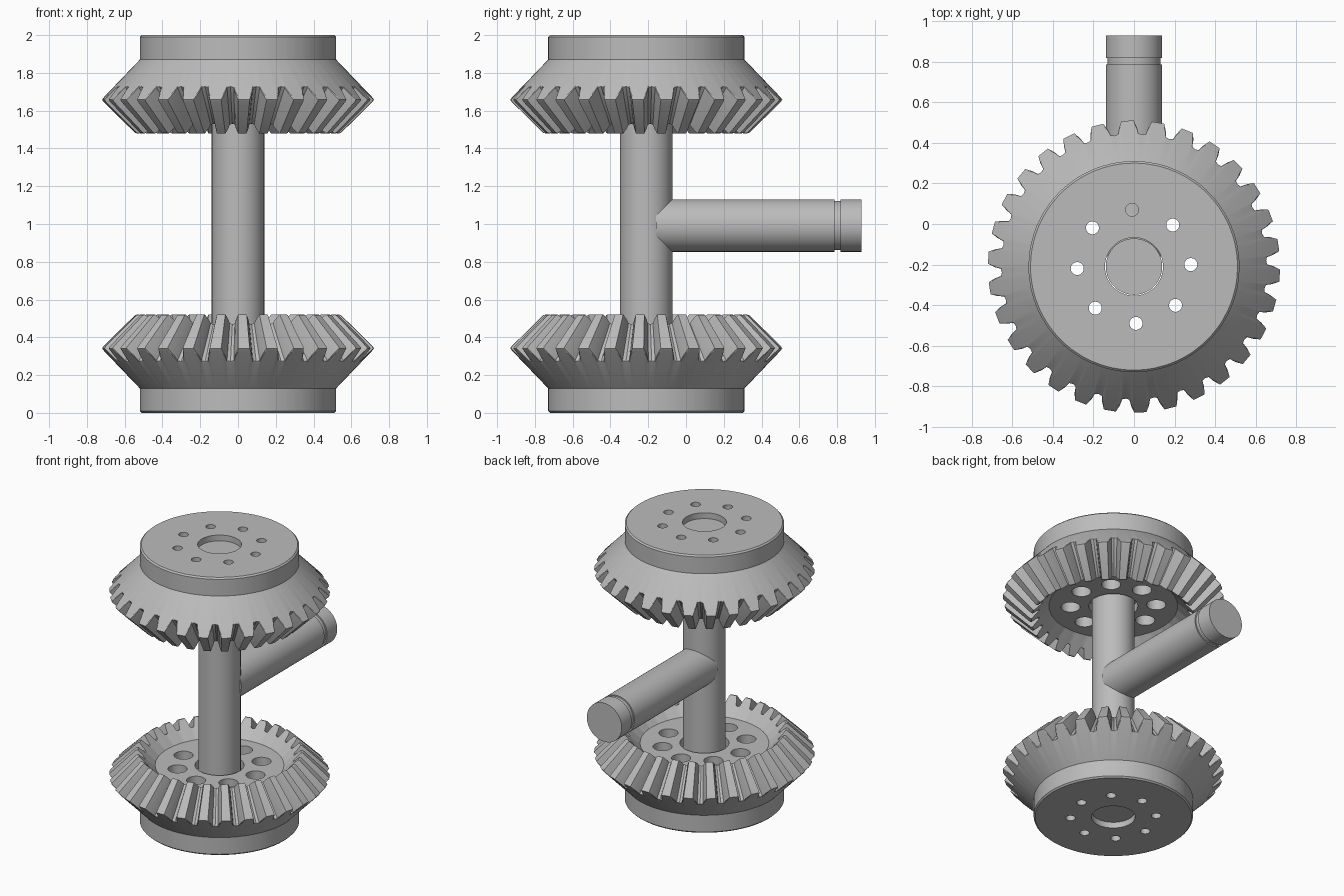
import bpy, bmesh, math
from mathutils import Matrix, Vector

if "Cube" in bpy.data.objects:
    bpy.data.objects.remove(bpy.data.objects["Cube"])

AXIS_Y = -0.21
TEETH = 30
PITCH = math.tau / TEETH
PHASE = math.radians(8.5)

steel = bpy.data.materials.new("grey_steel")
steel.use_nodes = True
colour = (0.5, 0.5, 0.5, 1)
steel.diffuse_color = colour
steel.node_tree.nodes["Principled BSDF"].inputs["Base Color"].default_value = colour


def add_object(name, bm):
    bmesh.ops.recalc_face_normals(bm, faces=bm.faces)
    mesh = bpy.data.meshes.new(name)
    bm.to_mesh(mesh)
    bm.free()
    mesh.materials.append(steel)
    obj = bpy.data.objects.new(name, mesh)
    bpy.context.collection.objects.link(obj)
    return obj


def smooth(obj):
    bpy.ops.object.select_all(action='DESELECT')
    obj.select_set(True)
    bpy.context.view_layer.objects.active = obj
    bpy.ops.object.shade_smooth_by_angle(angle=math.radians(25))


def rod(name, profile, matrix, sides=64):
    """Solid of revolution: (radius, height) rings with flat end caps."""
    bm = bmesh.new()
    rings = [[bm.verts.new((r * math.cos(math.tau * i / sides),
                            r * math.sin(math.tau * i / sides), h)) for i in range(sides)]
             for r, h in profile]
    for a, b in zip(rings, rings[1:]):
        for i in range(sides):
            j = (i + 1) % sides
            bm.faces.new((a[i], a[j], b[j], b[i]))
    bm.faces.new(rings[0])
    bm.faces.new(rings[-1])
    bm.transform(matrix)
    return add_object(name, bm)


def section(depth):
    """Gear half-section; depth 0 is the tooth tip, 1 the gap root."""
    def blend(tip, root):
        return tuple(Vector(tip).lerp(Vector(root), depth))
    return [(0.143, 0), (0.51, 0), (0.52, 0.01), (0.52, 0.13),
            blend((0.71, 0.328), (0.648, 0.264)),
            blend((0.72, 0.342), (0.652, 0.272)),
            blend((0.714, 0.352), (0.648, 0.278)),
            blend((0.545, 0.518), (0.493, 0.466)),
            blend((0.534, 0.52), (0.485, 0.47)),
            (0.42, 0.41), (0.16, 0.41), (0.16, 0.35), (0.143, 0.35)]


# Toothed body: one section per angular station around each tooth
def gear(name):
    stations = [(-0.37, 0.93), (-0.31, 0.5), (-0.20, 0),
                (0.20, 0), (0.31, 0.5), (0.37, 0.93), (0.5, 1)]
    bm = bmesh.new()
    rings = []
    for tooth in range(TEETH):
        for offset, depth in stations:
            a = PHASE + (tooth + offset) * PITCH
            rings.append([bm.verts.new((r * math.cos(a), r * math.sin(a), z))
                          for r, z in section(depth)])
    for a, b in zip(rings, rings[1:] + rings[:1]):
        for i in range(len(a)):
            j = (i + 1) % len(a)
            bm.faces.new((a[i], a[j], b[j], b[i]))
    body = add_object(name, bm)

    # Stepped bolt holes cut through the web
    cutters = []
    for i in range(8):
        a = math.radians(2 + 45 * i)
        place = Matrix.Translation((0.28 * math.cos(a), 0.28 * math.sin(a), 0))
        cutters.append(rod("bolt_hole_cutter",
                           [(0.032, -0.1), (0.032, 0.15), (0.063, 0.15), (0.063, 0.6)],
                           place, 32))
    for cutter in cutters:
        cutter.hide_render = True
        cut = body.modifiers.new("bolt_hole", 'BOOLEAN')
        cut.operation = 'DIFFERENCE'
        cut.solver = 'EXACT'
        cut.object = cutter
    bpy.context.view_layer.objects.active = body
    for cut in list(body.modifiers):
        bpy.ops.object.modifier_apply(modifier=cut.name)
    for cutter in cutters:
        bpy.data.objects.remove(cutter)
    smooth(body)
    return body


# Facing pair of bevel gears
lower = gear("lower_bevel_gear")
upper = lower.copy()
upper.data = lower.data.copy()
upper.name = upper.data.name = "upper_bevel_gear"
upper.data.transform(Matrix.Translation((0, 0, 2)) @ Matrix.Scale(-1, 4, (0, 0, 1)))
upper.data.flip_normals()
bpy.context.collection.objects.link(upper)
for g in (lower, upper):
    g.location.y = AXIS_Y

# Upright shaft, recessed slightly in both hubs
smooth(rod("main_shaft", [(0.139, 0.04), (0.139, 1.96)],
           Matrix.Translation((0, AXIS_Y, 0))))

# Side shaft with a retaining groove near its end
smooth(rod("side_shaft",
           [(0.139, -0.16), (0.139, 0.785), (0.13, 0.785),
            (0.13, 0.817), (0.139, 0.817), (0.139, 0.93)],
           Matrix.Translation((0, 0, 0.992)) @ Matrix.Rotation(-math.pi / 2, 4, 'X')))
